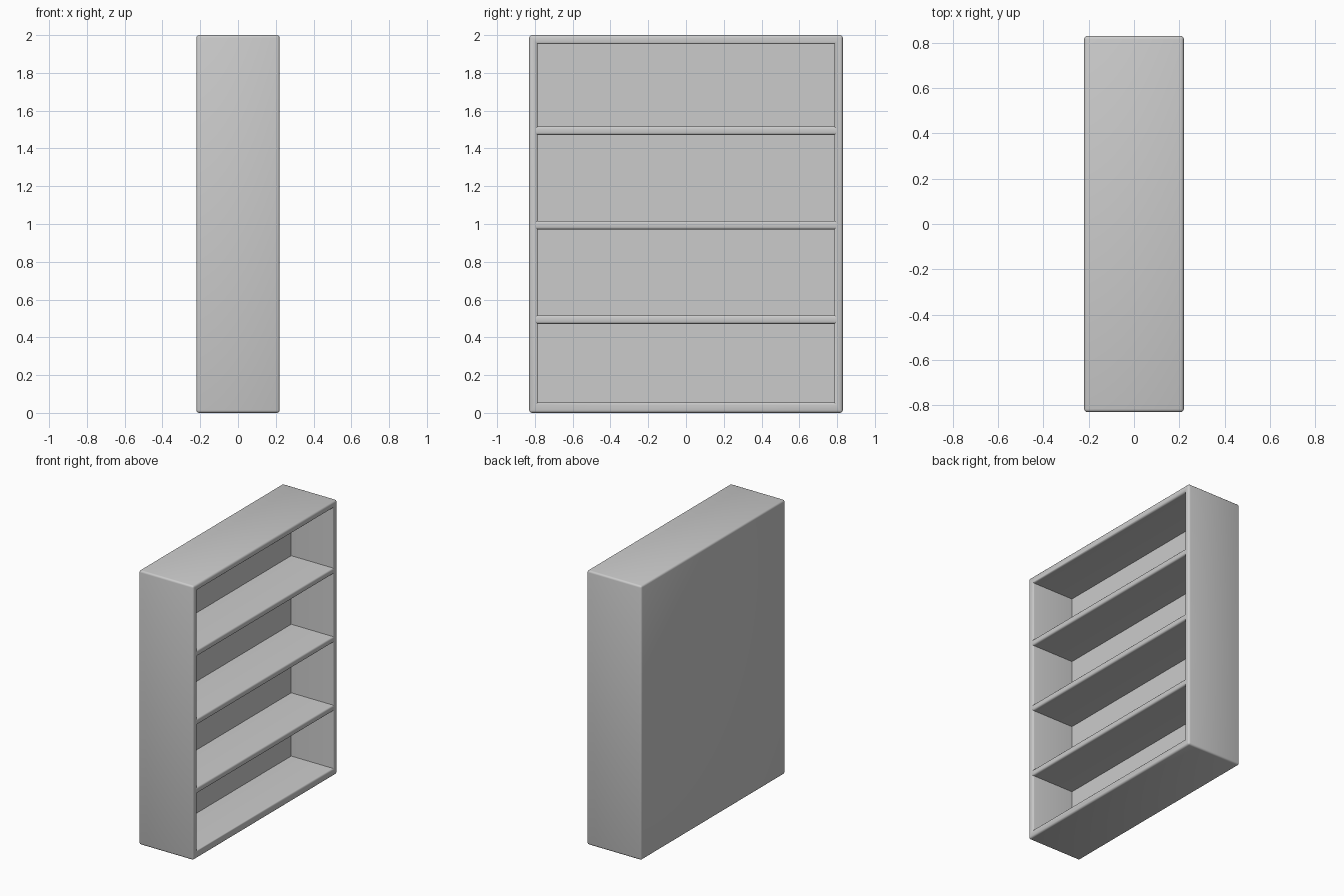
import bpy, bmesh
from mathutils import Vector

if "Cube" in bpy.data.objects:
    bpy.data.objects.remove(bpy.data.objects["Cube"])

HX, HY, H = 0.22, 0.83, 2.0          # half depth, half width, height
IY, IZ0, IZ1, BACK = 0.785, 0.055, 1.952, -0.12


def box(bm, lo, hi):
    lo, hi = Vector(lo), Vector(hi)
    verts = bmesh.ops.create_cube(bm, size=1)["verts"]
    for v in verts:
        v.co = Vector(((v.co[i] + 0.5) * (hi[i] - lo[i]) + lo[i]) for i in range(3))


def bevel(bm, edges, width, segments=3):
    bmesh.ops.bevel(bm, geom=edges, offset=width, segments=segments,
                    profile=0.5, affect='EDGES', clamp_overlap=True)


def finish(bm, name):
    bmesh.ops.recalc_face_normals(bm, faces=bm.faces[:])
    mesh = bpy.data.meshes.new(name)
    bm.to_mesh(mesh)
    bm.free()
    obj = bpy.data.objects.new(name, mesh)
    bpy.context.collection.objects.link(obj)
    bpy.ops.object.select_all(action='DESELECT')
    obj.select_set(True)
    bpy.context.view_layer.objects.active = obj
    bpy.ops.object.shade_smooth_by_angle(angle=0.6)
    return obj


# Carcass: rounded box with one deep recess opening toward +x
bm = bmesh.new()
box(bm, (-HX, -HY, 0), (HX, HY, H))
outer = bm.edges[:]
front = max(bm.faces, key=lambda f: f.calc_center_median().x)
bmesh.ops.inset_individual(bm, faces=[front], thickness=0.045)
for v in front.verts:
    v.co.y = IY if v.co.y > 0 else -IY
    v.co.z = IZ1 if v.co.z > 1 else IZ0
rim = list(front.edges)
new = bmesh.ops.extrude_discrete_faces(bm, faces=[front])["faces"][0]
for v in new.verts:
    v.co.x = BACK
bm.edges.ensure_lookup_table()
eps = 1e-4
edges = []
for e in bm.edges:
    a, b = e.verts[0].co, e.verts[1].co
    on_outer = [sum((abs(abs(c.x) - HX) < eps, abs(abs(c.y) - HY) < eps,
                     min(abs(c.z), abs(c.z - H)) < eps)) == 3 for c in (a, b)]
    on_rim = all(abs(c.x - HX) < eps and abs(abs(c.y) - IY) < eps for c in (a, b))
    if all(on_outer) or on_rim:
        edges.append(e)
bevel(bm, edges, 0.014)
finish(bm, "carcass")

# Three fixed shelves with rounded front edges, housed in the sides and back
for i in range(3):
    z = 0.494 + 0.5 * i
    bm = bmesh.new()
    box(bm, (BACK - 0.02, -0.802, z - 0.0225), (HX - 0.0005, 0.802, z + 0.0225))
    bevel(bm, [e for e in bm.edges
               if all(v.co.x > 0 for v in e.verts)
               and abs(e.verts[0].co.z - e.verts[1].co.z) < eps], 0.012)
    finish(bm, f"shelf_{i + 1}")
